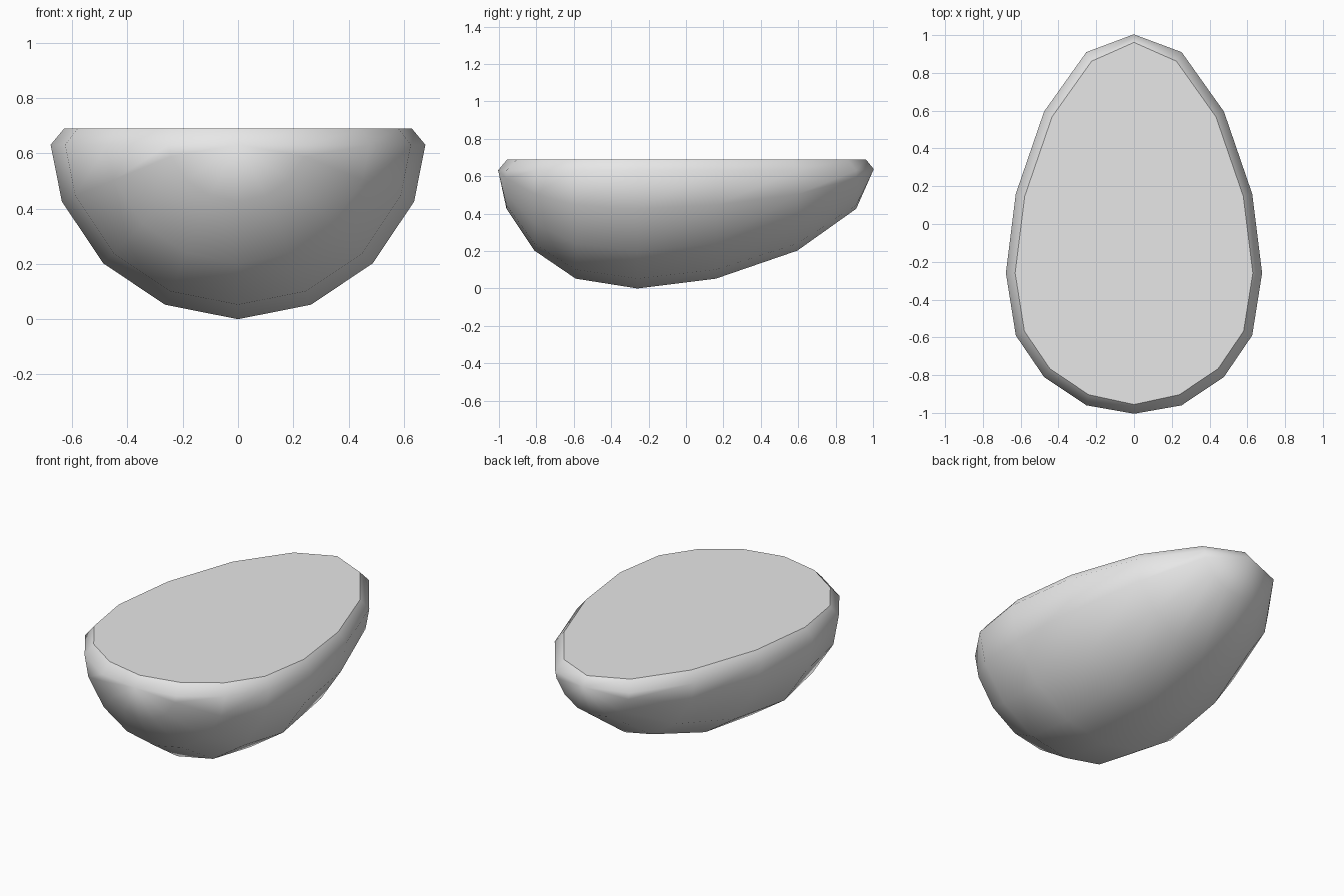
import bpy, bmesh, math

if "Cube" in bpy.data.objects:
    bpy.data.objects.remove(bpy.data.objects["Cube"])

# Egg lying along y: round cross-section rings between two pointed poles
TOP = 0.69
RADIUS = 0.69
RING_Y = [-0.96, -0.81, -0.59, -0.26, 0.16, 0.595, 0.91]
FRONT_Y, BACK_Y = -1.017, 1.027

bm = bmesh.new()
front = bm.verts.new((0, FRONT_Y, TOP))
back = bm.verts.new((0, BACK_Y, TOP))
rings = []
for i, y in enumerate(RING_Y):
    r = RADIUS * math.sin(math.pi * (i + 1) / 8)
    rings.append([bm.verts.new((-r * math.cos(math.pi * j / 8), y,
                                TOP - r * math.sin(math.pi * j / 8)))
                  for j in range(9)])

# Lower shell
for a, b in zip(rings, rings[1:]):
    for j in range(8):
        bm.faces.new((a[j], a[j + 1], b[j + 1], b[j]))
for j in range(8):
    bm.faces.new((front, rings[0][j + 1], rings[0][j]))
    bm.faces.new((back, rings[-1][j], rings[-1][j + 1]))

# Flat cut face
cut = bm.faces.new([front] + [r[8] for r in rings] + [back]
                   + [r[0] for r in reversed(rings)])
bmesh.ops.recalc_face_normals(bm, faces=bm.faces[:])

# Chamfered rim
bmesh.ops.bevel(bm, geom=list(cut.edges), offset=0.06, offset_type='OFFSET',
                segments=1, affect='EDGES', clamp_overlap=True)

# Smooth shell, crisp border round the cut face
bm.normal_update()
for f in bm.faces:
    f.smooth = True
for f in bm.faces:
    if f.normal.z > 0.99:
        f.smooth = False
        for e in f.edges:
            e.smooth = False

mesh = bpy.data.meshes.new("half_egg")
bm.to_mesh(mesh)
bm.free()
egg = bpy.data.objects.new("half_egg", mesh)
bpy.context.collection.objects.link(egg)

grey = bpy.data.materials.new("light grey")
grey.diffuse_color = (0.8, 0.8, 0.8, 1)
grey.use_nodes = True
grey.node_tree.nodes["Principled BSDF"].inputs["Base Color"].default_value = grey.diffuse_color
mesh.materials.append(grey)
